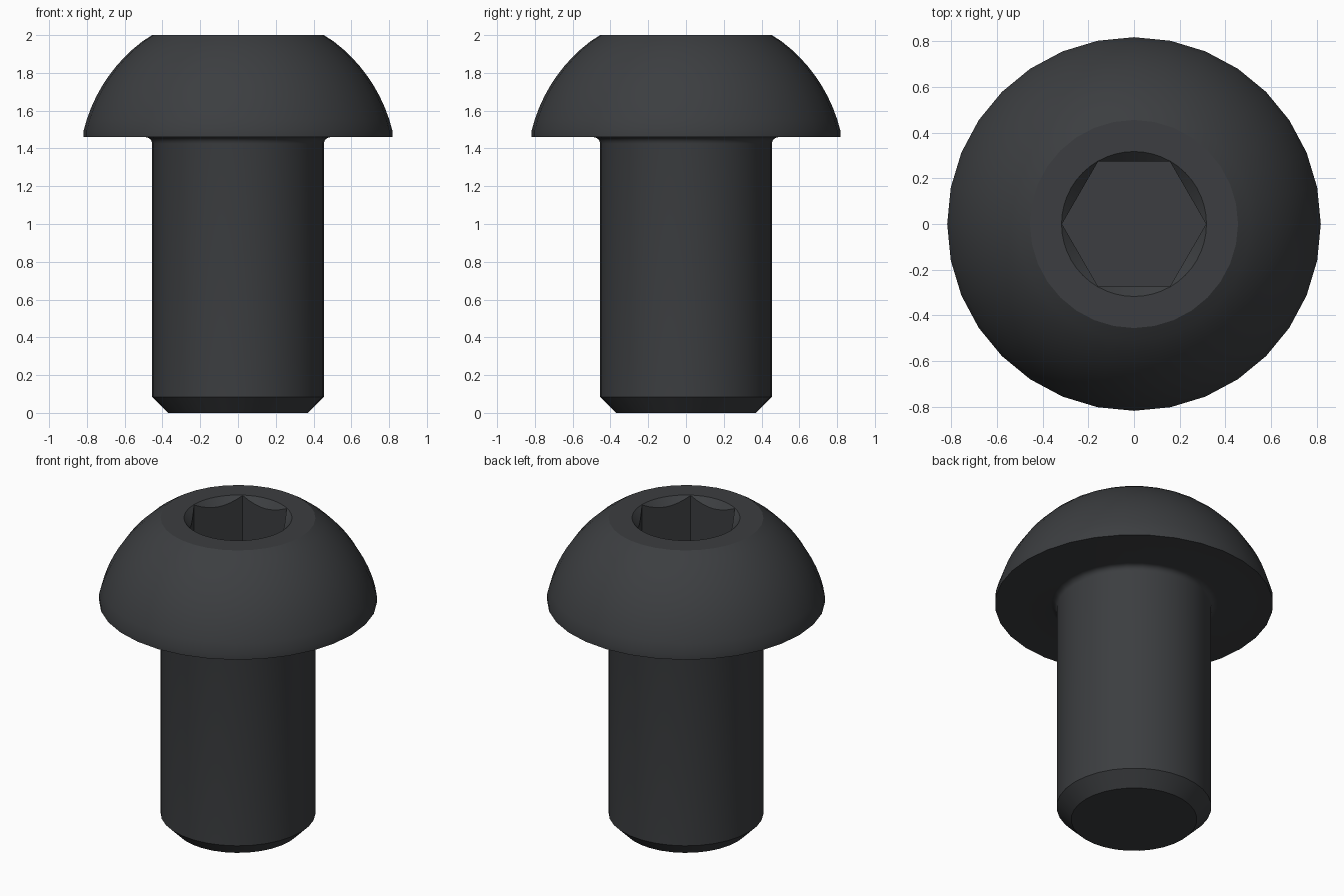
import bpy, bmesh
from math import sin, cos, pi, atan2, hypot, radians

if "Cube" in bpy.data.objects:
    bpy.data.objects.remove(bpy.data.objects["Cube"])


def lathe(name, profile, sides):
    """Closed solid of revolution; profile of (r, z) from bottom to top."""
    bm = bmesh.new()
    rings = [[bm.verts.new((r * cos(2 * pi * i / sides), r * sin(2 * pi * i / sides), z))
              for i in range(sides)] for r, z in profile]
    for a, b in zip(rings, rings[1:]):
        for i in range(sides):
            j = (i + 1) % sides
            bm.faces.new((a[i], a[j], b[j], b[i]))
    bm.faces.new(rings[0][::-1])
    bm.faces.new(rings[-1])
    mesh = bpy.data.meshes.new(name)
    bm.to_mesh(mesh)
    bm.free()
    ob = bpy.data.objects.new(name, mesh)
    bpy.context.collection.objects.link(ob)
    return ob


def arc(cx, cz, r, a0, a1, steps):
    return [(cx + r * cos(a0 + (a1 - a0) * k / steps),
             cz + r * sin(a0 + (a1 - a0) * k / steps)) for k in range(steps + 1)]


# Screw body: chamfered tip, shank, fillet under head, domed head
DOME_Z = 1.295
profile = [(0.37, 0), (0.455, 0.085)]
profile += arc(0.49, 1.425, 0.035, pi, pi / 2, 4)
profile += [(0.817, 1.46)]
profile += arc(0, DOME_Z, hypot(0.817, 0.2), atan2(0.2, 0.817), atan2(0.705, 0.455), 10)[:-1]
profile += [(0.455, 2.0)]
screw = lathe("button_head_screw", profile, 32)

# Hex socket and its conical lead-in
cutters = [lathe("hex_socket_cutter", [(0.315, 1.68), (0.315, 2.1)], 6),
           lathe("lead_in_cutter", [(0.257, 1.94), (0.367, 2.05)], 48)]
for c in cutters:
    c.hide_render = True
    mod = screw.modifiers.new(c.name, 'BOOLEAN')
    mod.operation = 'DIFFERENCE'
    mod.solver = 'EXACT'
    mod.object = c

bpy.context.view_layer.objects.active = screw
screw.select_set(True)
for c in cutters:
    c.select_set(False)
    bpy.ops.object.modifier_apply(modifier=c.name)
for c in cutters:
    bpy.data.objects.remove(c)
bpy.ops.object.shade_smooth_by_angle(angle=radians(25))

# Dark steel
mat = bpy.data.materials.new("dark_steel")
mat.diffuse_color = (0.045, 0.048, 0.052, 1)
mat.use_nodes = True
mat.node_tree.nodes["Principled BSDF"].inputs["Base Color"].default_value = mat.diffuse_color
screw.data.materials.clear()
screw.data.materials.append(mat)
